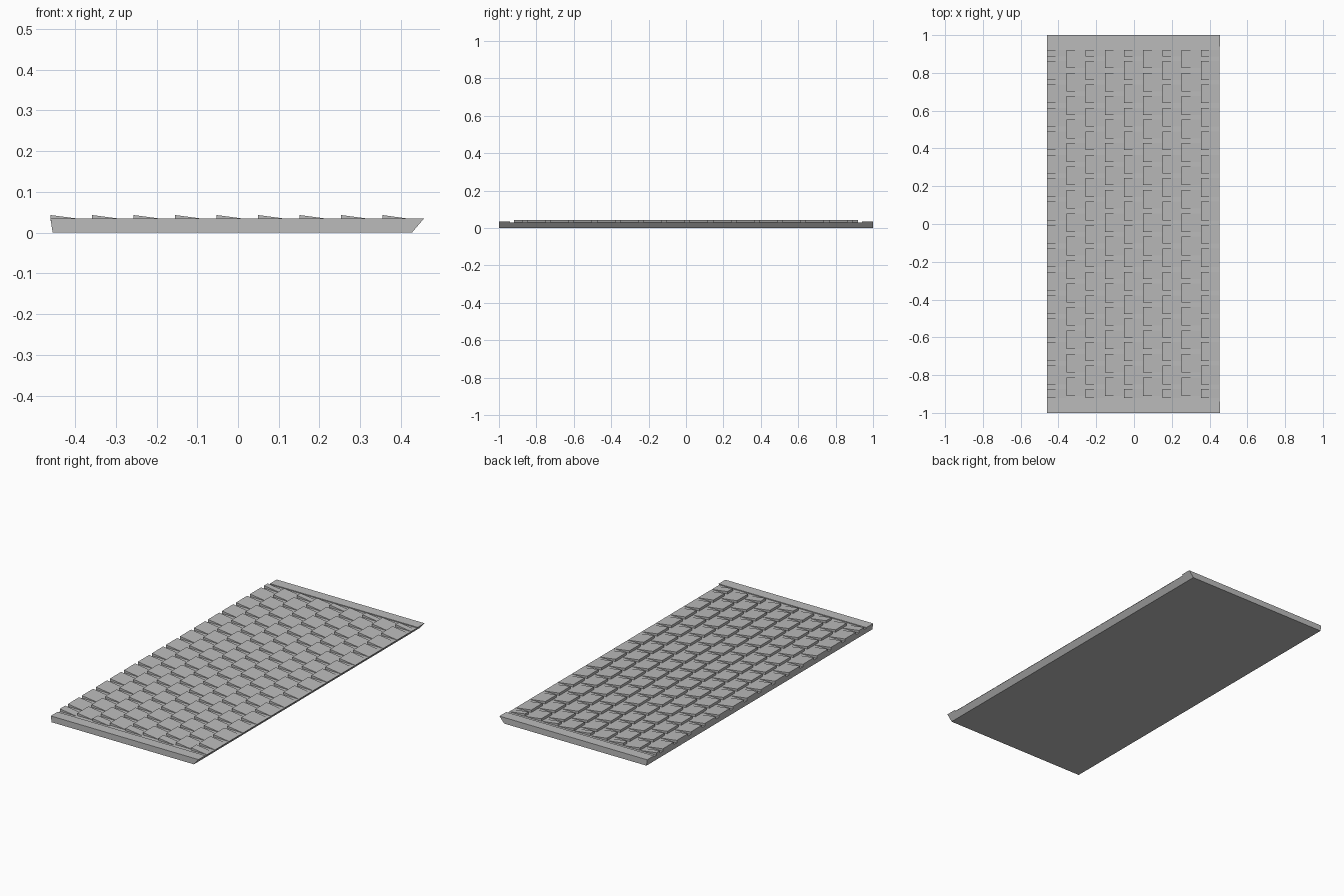
import bpy, bmesh

cube = bpy.data.objects.get("Cube")
if cube:
    bpy.data.objects.remove(cube, do_unlink=True)

slate = bpy.data.materials.new("slate_grey")
slate.use_nodes = True
GREY = (0.5, 0.5, 0.5, 1)
slate.diffuse_color = GREY
slate.node_tree.nodes["Principled BSDF"].inputs["Base Color"].default_value = GREY

FLOOR, STRIP_TOP, TILE_TOP = 0.029, 0.034, 0.043
FIELD = 0.92           # half length of the tiled field
PITCH, GAP = 0.124, 0.025
ROWS, LEFT, RIGHT = 9, -0.46, 0.456


def prisms(name, profile, spans):
    """Extrude an x-z profile along each y span, all in one object."""
    bm = bmesh.new()
    for y0, y1 in spans:
        a = [bm.verts.new((x, y0, z)) for x, z in profile]
        b = [bm.verts.new((x, y1, z)) for x, z in profile]
        bm.faces.new(a)
        bm.faces.new(b[::-1])
        n = len(profile)
        for i in range(n):
            j = (i + 1) % n
            bm.faces.new((a[i], b[i], b[j], a[j]))
    bmesh.ops.recalc_face_normals(bm, faces=bm.faces)
    mesh = bpy.data.meshes.new(name)
    bm.to_mesh(mesh)
    bm.free()
    mesh.materials.append(slate)
    obj = bpy.data.objects.new(name, mesh)
    bpy.context.collection.objects.link(obj)
    return obj


def left_edge(z):
    return -0.455 + (LEFT + 0.455) * z / STRIP_TOP


def right_edge(z):
    return 0.427 + (RIGHT - 0.427) * z / STRIP_TOP


def slab(z0, z1):
    return [(left_edge(z0), z0), (right_edge(z0), z0),
            (right_edge(z1), z1), (left_edge(z1), z1)]


# Base panel and the raised strips at both ends
prisms("roof_panel", slab(0, FLOOR), [(-1, 1)])
prisms("end_strips", slab(FLOOR, STRIP_TOP), [(-1, -0.94), (0.94, 1)])

# Staggered rows of wedge shaped tiles
step = (RIGHT - LEFT) / ROWS
for row in range(ROWS):
    spans = []
    top = FIELD
    gap = 0.875 if row % 2 == 0 else 0.813
    while top > -FIELD:
        bottom = max(gap + GAP / 2, -FIELD)
        spans.append((bottom, top))
        top = gap - GAP / 2
        gap -= PITCH
    x0 = LEFT + row * step
    x1 = min(x0 + step, right_edge(FLOOR))
    sunk = FLOOR - 0.001
    wedge = [(x0, sunk), (x1, sunk), (x1, FLOOR + 0.0005), (x0, TILE_TOP)]
    prisms(f"tile_row_{row + 1}", wedge, spans)
